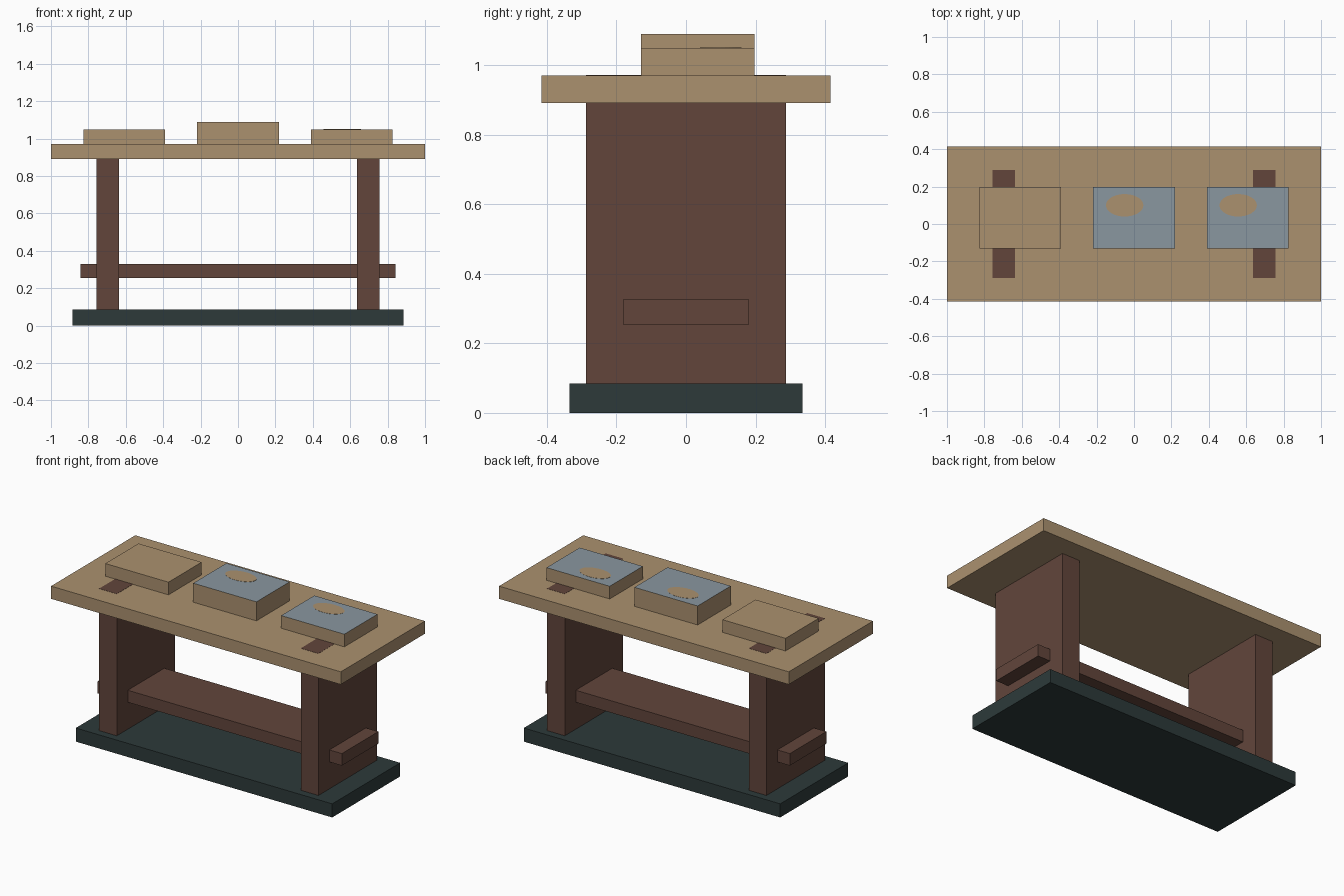
import bpy
import bmesh
import math

cube = bpy.data.objects.get("Cube")
if cube:
    bpy.data.objects.remove(cube, do_unlink=True)


def material(name, rgb):
    mat = bpy.data.materials.new(name)
    mat.use_nodes = True
    mat.diffuse_color = (*rgb, 1)
    shader = mat.node_tree.nodes["Principled BSDF"]
    shader.inputs["Base Color"].default_value = (*rgb, 1)
    shader.inputs["Roughness"].default_value = 0.8
    return mat


TAN = material("light_wood", (0.407, 0.283, 0.159))
BROWN = material("dark_wood", (0.122, 0.060, 0.044))
TEAL = material("dark_teal", (0.026, 0.042, 0.042))
BLUE = material("grey_blue", (0.254, 0.310, 0.352))


def finish(name, bm, mats):
    mesh = bpy.data.meshes.new(name)
    bm.to_mesh(mesh)
    bm.free()
    for mat in mats:
        mesh.materials.append(mat)
    obj = bpy.data.objects.new(name, mesh)
    bpy.context.collection.objects.link(obj)
    return obj


def box(name, x, y, z, mat, top_mat=None):
    """Box spanning the (low, high) ranges, optionally with its own top colour."""
    bm = bmesh.new()
    bmesh.ops.create_cube(bm, size=1)
    for v in bm.verts:
        v.co = [r[0] if c < 0 else r[1] for c, r in zip(v.co, (x, y, z))]
    if top_mat:
        bm.normal_update()
        for f in bm.faces:
            f.material_index = int(f.normal.z > 0.5)
    return finish(name, bm, [mat, top_mat] if top_mat else [mat])


def oval(name, x, y, z, rx, ry, height, mat):
    """Thin oval plate resting at height z."""
    bm = bmesh.new()
    bmesh.ops.create_cone(bm, cap_ends=True, segments=32, radius1=1, radius2=1, depth=height)
    for v in bm.verts:
        v.co = (x + v.co.x * rx, y + v.co.y * ry, z + v.co.z + height / 2)
    return finish(name, bm, [mat])


# Table frame
TOP = 0.97
box("base", (-0.885, 0.885), (-0.335, 0.335), (0, 0.085), TEAL)
box("stretcher", (-0.843, 0.843), (-0.18, 0.18), (0.253, 0.328), BROWN)
box("tabletop", (-1, 1), (-0.415, 0.415), (0.891, TOP), TAN)

# Panel legs, whose ends show through the tabletop
for side, s in (("left", 1), ("right", -1)):
    xs = sorted((s * 0.635, s * 0.757))
    box(side + "_leg", xs, (-0.288, 0.288), (0.085, TOP + 0.001), BROWN)

# Stacks of flat slabs; two carry a coloured cover with an oval badge
LAYER = 0.0395
for side, x, count, covered in (("right", -0.607, 2, False),
                                ("middle", 0, 3, True),
                                ("left", 0.607, 2, True)):
    for i in range(count):
        cover = BLUE if covered and i == count - 1 else None
        z = TOP + i * LAYER
        box(f"{side}_slab_{i + 1}", (x - 0.218, x + 0.218), (-0.13, 0.197),
            (z, z + LAYER), TAN, cover)
    if covered:
        oval(side + "_badge", x - 0.05, 0.10, TOP + count * LAYER, 0.10, 0.06, 0.001, TAN)
